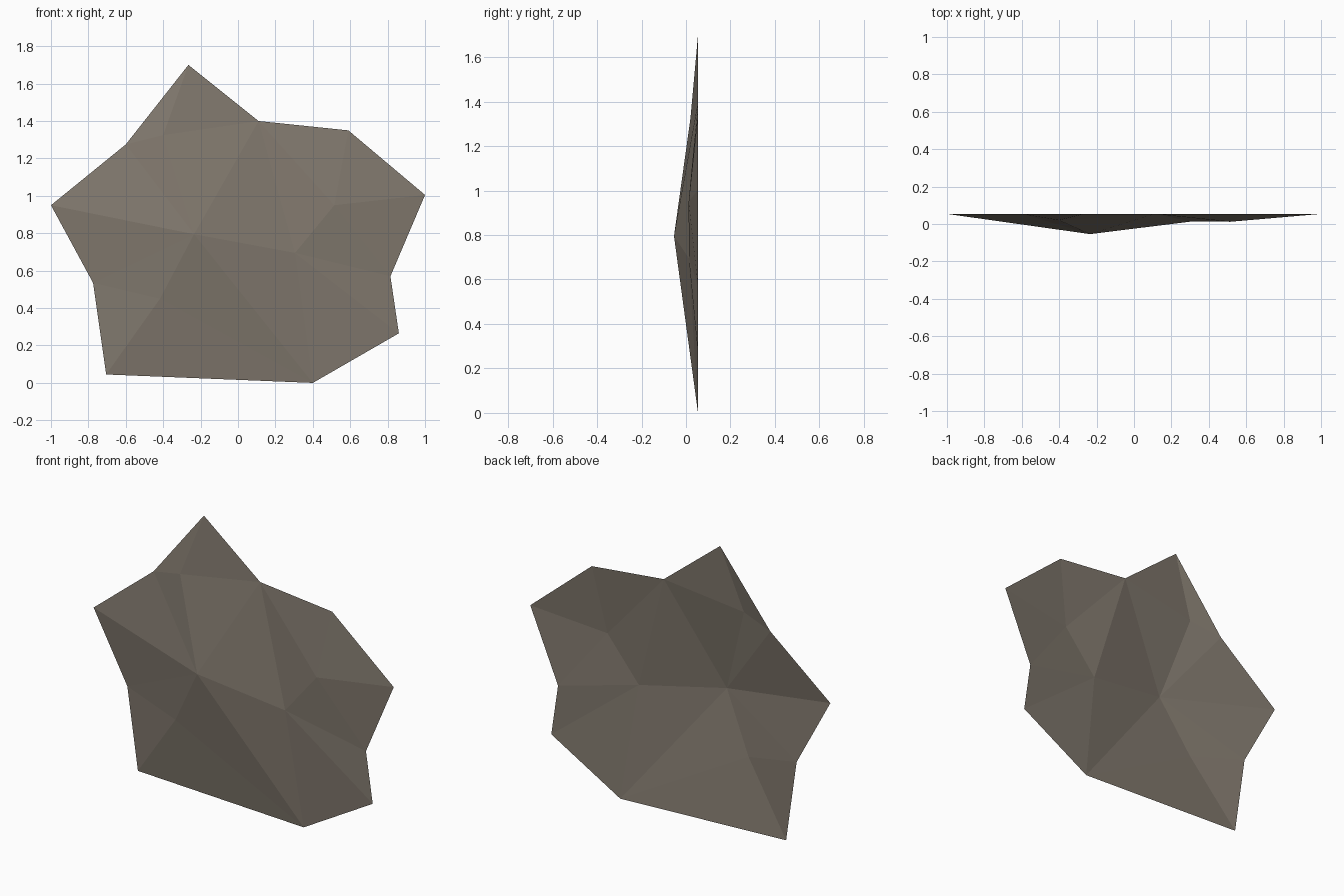
import bpy, bmesh

if "Cube" in bpy.data.objects:
    bpy.data.objects.remove(bpy.data.objects["Cube"])

# Rim of the rock sheet (x, z), clockwise seen from the front; it lies in one plane
RIM_Y = 0.054
RIM = [(-1.0, 0.95), (-0.60, 1.275), (-0.265, 1.70), (0.11, 1.40),
       (0.59, 1.35), (1.0, 1.005), (0.815, 0.57), (0.86, 0.265),
       (0.40, 0.0), (-0.705, 0.045), (-0.775, 0.535)]

# Raised inner points (x, y, z), bulging towards the front
PEAKS = {"main": (-0.235, -0.054, 0.795), "right": (0.305, 0.013, 0.695),
         "upper_right": (0.515, 0.012, 0.95), "top": (-0.40, 0.02, 1.325),
         "low_left": (-0.417, 0.0, 0.45)}

# Fan of facets around each raised point
FANS = {"main": [0, 1, "top", 3, "right", 8, "low_left", 10, 0],
        "right": [3, "upper_right", 6, 7, 8],
        "upper_right": [3, 4, 5, 6],
        "top": [1, 2, 3],
        "low_left": [8, 9, 10]}

bm = bmesh.new()
verts = {i: bm.verts.new((x, RIM_Y, z)) for i, (x, z) in enumerate(RIM)}
verts.update({name: bm.verts.new(co) for name, co in PEAKS.items()})
for centre, ring in FANS.items():
    for a, b in zip(ring, ring[1:]):
        bm.faces.new((verts[centre], verts[b], verts[a]))

mesh = bpy.data.meshes.new("rock_sheet")
bm.to_mesh(mesh)
bm.free()

# Single grey-brown stone colour
stone = bpy.data.materials.new("grey_brown_stone")
stone.diffuse_color = (0.22, 0.19, 0.155, 1)
stone.use_nodes = True
stone.node_tree.nodes["Principled BSDF"].inputs["Base Color"].default_value = stone.diffuse_color
mesh.materials.append(stone)
bpy.context.collection.objects.link(bpy.data.objects.new("rock_sheet", mesh))
